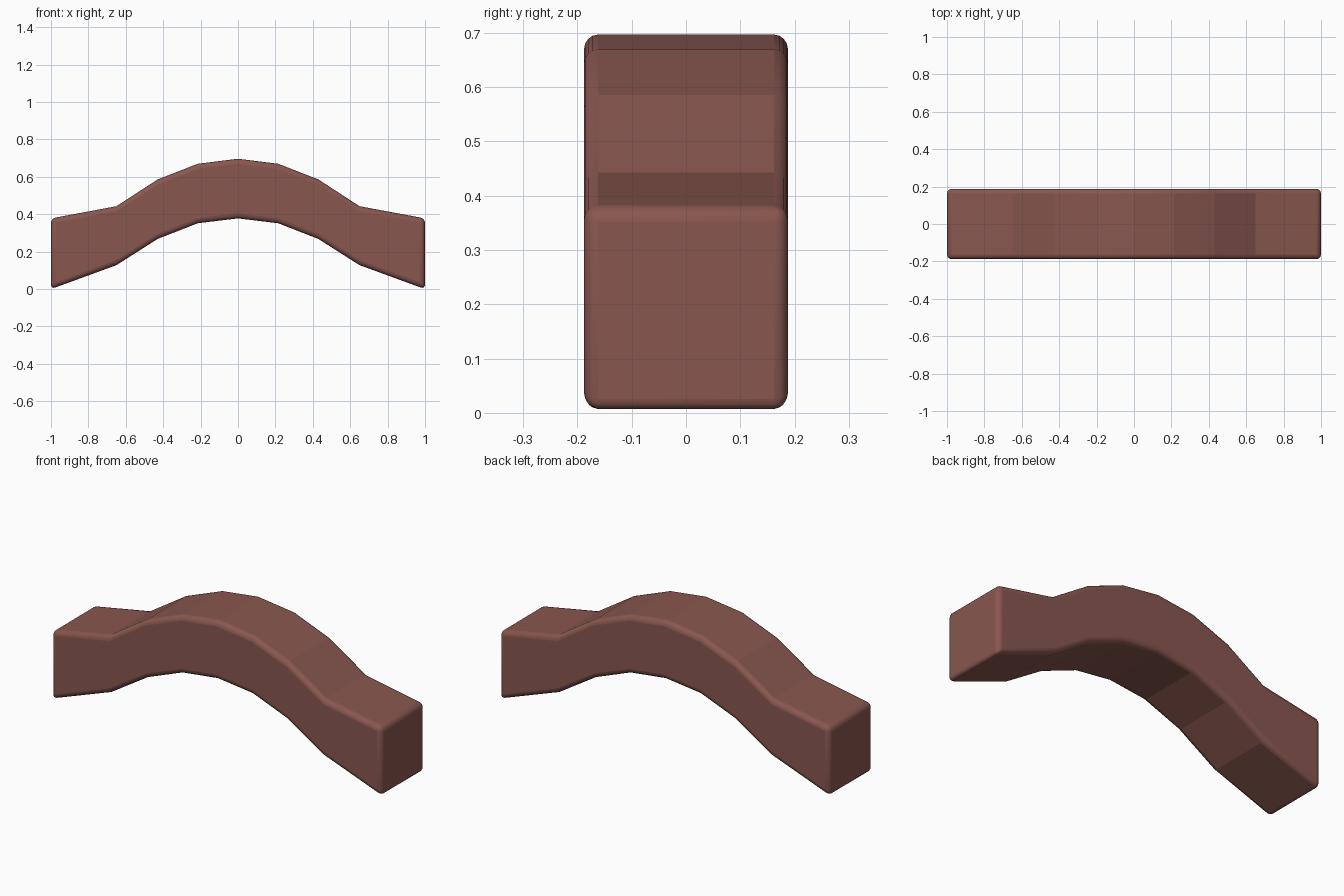
import bpy, bmesh, math

if "Cube" in bpy.data.objects:
    bpy.data.objects.remove(bpy.data.objects["Cube"])

# Half profile of the arched beam: x, underside z, top z
half = [(0.0, 0.378, 0.697), (0.215, 0.352, 0.67), (0.43, 0.268, 0.586),
        (0.65, 0.128, 0.443), (1.0, 0.0, 0.378)]
stations = [(-x, b, t) for x, b, t in reversed(half[1:])] + half
DEPTH = 0.188

bm = bmesh.new()
# One rectangular ring per station
rings = [[bm.verts.new((x, y, z)) for y, z in
          ((-DEPTH, b), (DEPTH, b), (DEPTH, t), (-DEPTH, t))]
         for x, b, t in stations]
for r, s in zip(rings, rings[1:]):
    for i in range(4):
        j = (i + 1) % 4
        bm.faces.new((r[i], r[j], s[j], s[i]))
# End caps
bm.faces.new(rings[0])
bm.faces.new(rings[-1])
bmesh.ops.recalc_face_normals(bm, faces=bm.faces)

mesh = bpy.data.meshes.new("arched_beam")
bm.to_mesh(mesh)
bm.free()
beam = bpy.data.objects.new("arched_beam", mesh)
bpy.context.collection.objects.link(beam)

# Rounded outer edges; the shallow bends of the arch stay crisp
bev = beam.modifiers.new("rounded_edges", 'BEVEL')
bev.width = 0.026
bev.segments = 4
bev.limit_method = 'ANGLE'
bev.angle_limit = math.radians(45)

mat = bpy.data.materials.new("reddish brown")
mat.diffuse_color = (0.25, 0.095, 0.078, 1)
mat.use_nodes = True
mat.node_tree.nodes["Principled BSDF"].inputs["Base Color"].default_value = mat.diffuse_color
mesh.materials.append(mat)

# Apply the bevel, then smooth only the rounded edges
bpy.context.view_layer.objects.active = beam
beam.select_set(True)
bpy.ops.object.modifier_apply(modifier=bev.name)
for p in beam.data.polygons:
    p.use_smooth = p.area < 0.006
